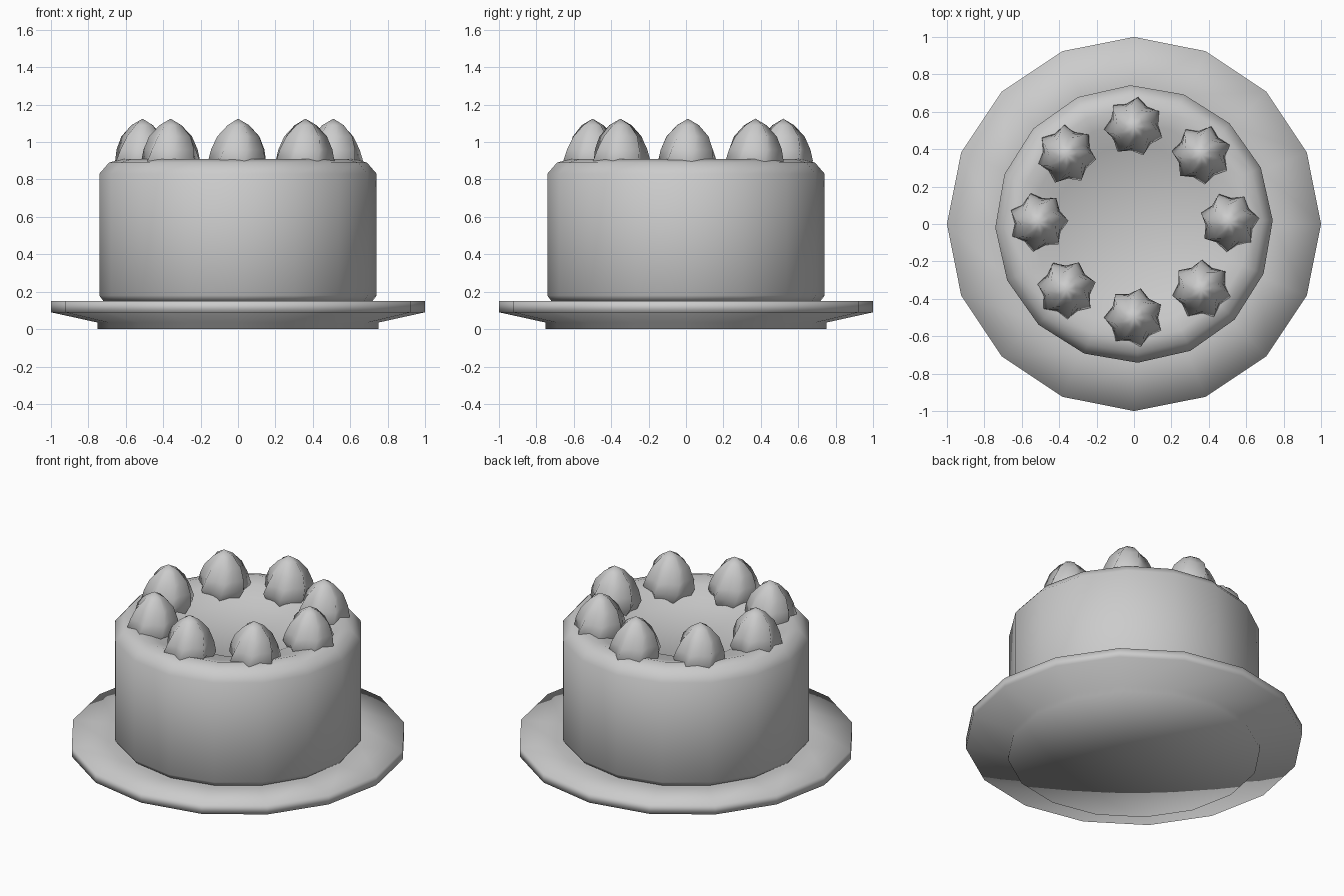
import bpy, bmesh
from math import sin, cos, pi, radians

cube = bpy.data.objects.get("Cube")
if cube:
    bpy.data.objects.remove(cube, do_unlink=True)

grey = bpy.data.materials.new("light grey")
grey.use_nodes = True
grey.diffuse_color = (0.6, 0.6, 0.6, 1)
grey.node_tree.nodes["Principled BSDF"].inputs["Base Color"].default_value = (0.6, 0.6, 0.6, 1)


def lathe(name, profile, sides, turn=0.0, lobe=0.0, twist=0.0, location=(0, 0, 0)):
    """Turn (radius, height) points about z; lobe pinches alternate sides, twist turns each ring."""
    bm = bmesh.new()
    rings = []
    for i, (r, z) in enumerate(profile):
        if r == 0:
            rings.append([bm.verts.new((0, 0, z))] * sides)
            continue
        ring = []
        for k in range(sides):
            a = turn + twist * i + 2 * pi * k / sides
            s = r * (1 - lobe * (k % 2))
            ring.append(bm.verts.new((s * cos(a), s * sin(a), z)))
        rings.append(ring)
    for low, high in zip(rings, rings[1:]):
        for k in range(sides):
            n = (k + 1) % sides
            corners = dict.fromkeys((low[k], low[n], high[n], high[k]))
            bm.faces.new(list(corners))
    bmesh.ops.recalc_face_normals(bm, faces=bm.faces)
    mesh = bpy.data.meshes.new(name)
    bm.to_mesh(mesh)
    bm.free()
    mesh.materials.append(grey)
    mesh.shade_smooth()
    obj = bpy.data.objects.new(name, mesh)
    obj.location = location
    bpy.context.collection.objects.link(obj)
    return obj


# Footed plate
lathe("plate", [(0, 0), (0.75, 0), (0.75, 0.035), (1, 0.09), (1, 0.15),
                (0.74, 0.145), (0, 0.145)], 16)

# Cake with a bevelled rim and a sunken top
lathe("cake", [(0, 0.145), (0.72, 0.15), (0.742, 0.18), (0.742, 0.83), (0.69, 0.89),
               (0.62, 0.91), (0.54, 0.885), (0.42, 0.86), (0.36, 0.83), (0, 0.82)],
      16, turn=radians(1.5))

# Ring of piped cream swirls
swirl = [(0.13, 0.84), (0.16, 0.9), (0.145, 0.96), (0.115, 1.03), (0.06, 1.09), (0, 1.125)]
for i in range(8):
    a = i * pi / 4
    lathe(f"cream_swirl_{i + 1}", swirl, 14, turn=i * 1.1, lobe=0.2, twist=0.13,
          location=(0.51 * cos(a), 0.51 * sin(a) + 0.01, 0))
